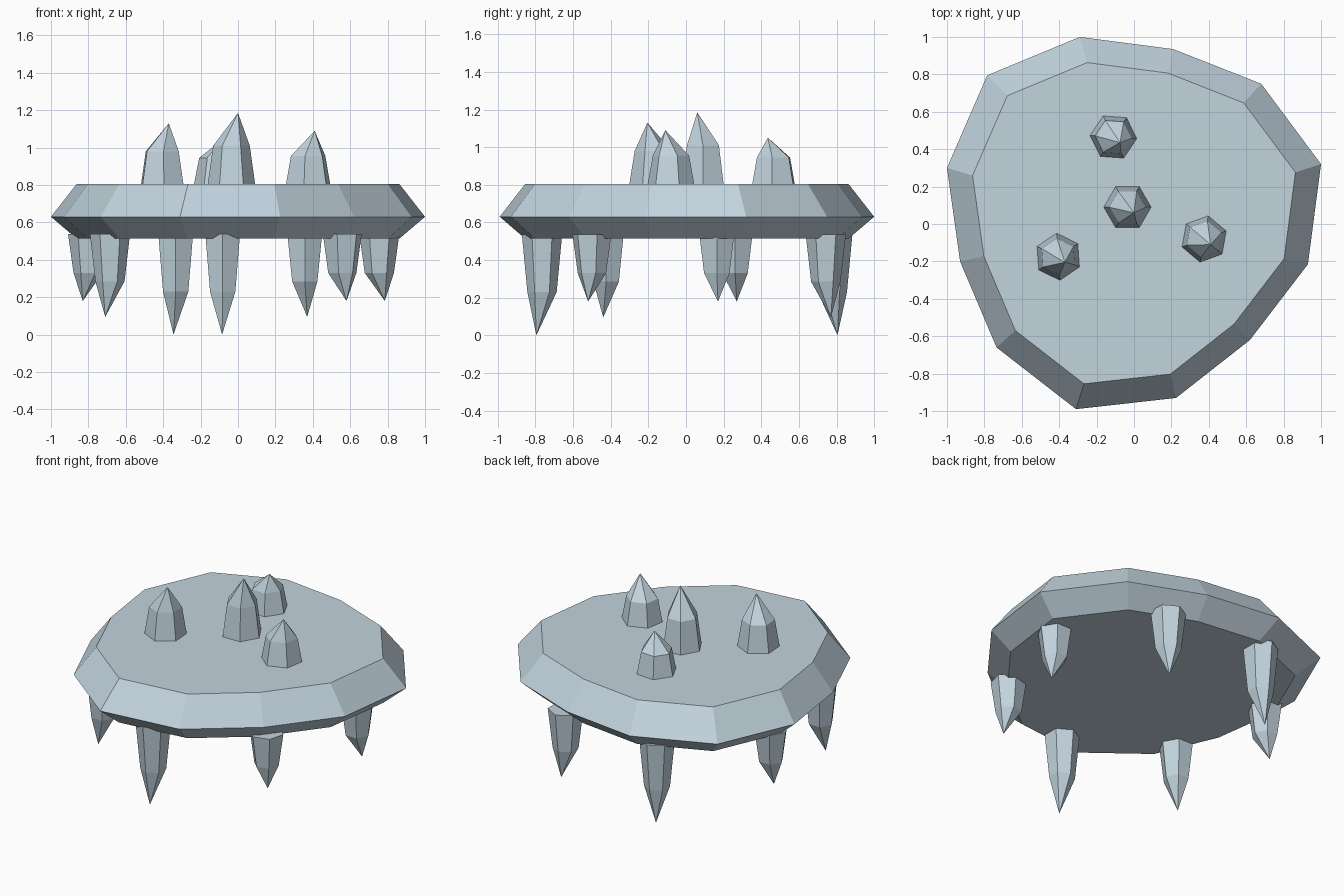
import bpy, bmesh, math
from math import sin, cos, radians, hypot

if "Cube" in bpy.data.objects:
    bpy.data.objects.remove(bpy.data.objects["Cube"])

# One icy stone colour for everything
ice = bpy.data.materials.new("pale_ice_stone")
ice.diffuse_color = (0.54, 0.655, 0.73, 1)
ice.use_nodes = True
ice.node_tree.nodes["Principled BSDF"].inputs["Base Color"].default_value = ice.diffuse_color


def loft(name, rings, tip=None):
    """Join stacked rings of points into a flat-shaded solid, closed by caps or a tip."""
    bm = bmesh.new()
    loops = [[bm.verts.new(p) for p in ring] for ring in rings]
    n = len(loops[0])
    for a, b in zip(loops, loops[1:]):
        for i in range(n):
            j = (i + 1) % n
            bm.faces.new((a[i], a[j], b[j], b[i]))
    bm.faces.new(loops[0])
    if tip:
        t = bm.verts.new(tip)
        for i in range(n):
            bm.faces.new((loops[-1][i], loops[-1][(i + 1) % n], t))
    else:
        bm.faces.new(loops[-1])
    bmesh.ops.recalc_face_normals(bm, faces=bm.faces)
    mesh = bpy.data.meshes.new(name)
    bm.to_mesh(mesh)
    bm.free()
    mesh.materials.append(ice)
    obj = bpy.data.objects.new(name, mesh)
    bpy.context.collection.objects.link(obj)
    return obj


def hexagon(x, y, z, r, turn):
    return [(x + r * cos(radians(turn + 60 * k)),
             y + r * sin(radians(turn + 60 * k)), z) for k in range(6)]


# Slab: irregular twelve-sided outline, bevelled above and below its widest line
outline = [(-0.29, 1.0), (0.21, 0.935), (0.68, 0.75), (1.0, 0.32),
           (0.93, -0.215), (0.62, -0.62), (0.225, -0.93), (-0.31, -0.99),
           (-0.735, -0.66), (-0.93, -0.20), (-1.0, 0.30), (-0.785, 0.795)]
loft("slab", [[(x * s, y * s, z) for x, y in outline]
              for s, z in ((0.865, 0.515), (1.0, 0.63), (0.863, 0.805))])

# Crystals on top: centre x, y, shoulder height, tip height, turn
crystals = [(-0.035, 0.09, 1.01, 1.185, 0),
            (-0.405, -0.175, 0.98, 1.13, 34),
            (0.375, -0.08, 0.955, 1.09, 20),
            (-0.11, 0.465, 0.945, 1.05, -4)]
for i, (x, y, shoulder, top, turn) in enumerate(crystals):
    loft(f"top_crystal_{i + 1}",
         [hexagon(x, y, 0.78, 0.130, turn), hexagon(x, y, shoulder, 0.098, turn)],
         (x + 0.035, y - 0.03, top))

# Hanging spikes around the rim: tip x, y, shoulder height, tip height, turn
spikes = [(0.785, 0.17, 0.33, 0.18, 0), (0.37, 0.77, 0.285, 0.095, 30),
          (-0.345, 0.805, 0.23, 0.0, 30), (-0.83, 0.27, 0.33, 0.18, 0),
          (-0.71, -0.44, 0.285, 0.095, 0), (-0.085, -0.795, 0.23, 0.0, 30),
          (0.58, -0.52, 0.33, 0.18, 15)]
for i, (x, y, shoulder, low, turn) in enumerate(spikes):
    s = 1 - 0.03 / hypot(x, y)      # the body sits slightly inward of its tip
    loft(f"hanging_spike_{i + 1}",
         [hexagon(x * s, y * s, 0.537, 0.107, turn),
          hexagon(x * s, y * s, shoulder, 0.078, turn)],
         (x, y, low))
